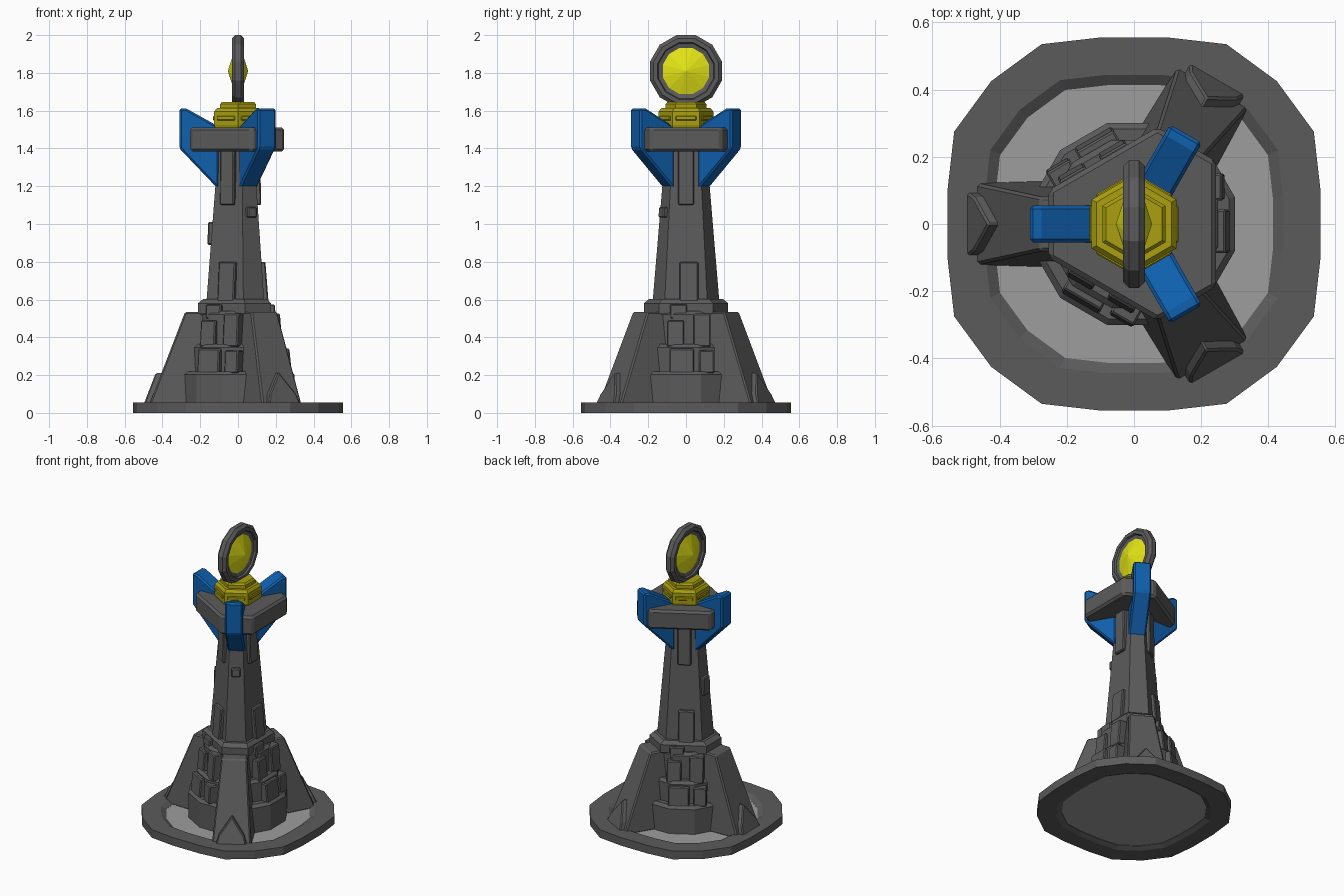
import bpy, bmesh, math
from mathutils import Vector

cube = bpy.data.objects.get("Cube")
if cube:
    bpy.data.objects.remove(cube, do_unlink=True)


def material(name, rgb):
    m = bpy.data.materials.new(name)
    m.use_nodes = True
    m.diffuse_color = (*rgb, 1)
    m.node_tree.nodes["Principled BSDF"].inputs["Base Color"].default_value = (*rgb, 1)
    return m


GREY = material("dark grey stone", (0.105, 0.105, 0.105))
PALE = material("pale grey floor", (0.34, 0.34, 0.34))
BLUE = material("blue fins", (0.005, 0.115, 0.42))
GOLD = material("old gold", (0.40, 0.35, 0.005))
LENS = material("bright yellow lens", (0.78, 0.78, 0.008))

RIBS = (60, 180, 300)     # directions of legs and fins
FACES = (0, 120, 240)     # directions of the wide tower faces


def loft(name, loops, mat, bevel=0.0, closed=False):
    """Skin equal loops of points; cap the ends, or join last to first."""
    bm = bmesh.new()
    rings = [[bm.verts.new(p) for p in loop] for loop in loops]
    n = len(rings[0])
    pairs = list(zip(rings, rings[1:])) + ([(rings[-1], rings[0])] if closed else [])
    for a, b in pairs:
        for i in range(n):
            j = (i + 1) % n
            bm.faces.new((a[i], a[j], b[j], b[i]))
    if not closed:
        bm.faces.new(rings[0])
        bm.faces.new(rings[-1])
    bmesh.ops.recalc_face_normals(bm, faces=bm.faces)
    mesh = bpy.data.meshes.new(name)
    bm.to_mesh(mesh)
    bm.free()
    ob = bpy.data.objects.new(name, mesh)
    bpy.context.collection.objects.link(ob)
    mesh.materials.append(mat)
    if bevel:
        mod = ob.modifiers.new("edge bevel", "BEVEL")
        mod.width = bevel
        mod.segments = 1
        mod.angle_limit = math.radians(35)
    return ob


def polar(angle, r, t, z):
    """Point at radius r along a direction, shifted sideways by t."""
    a = math.radians(angle)
    return Vector((r * math.cos(a) - t * math.sin(a), r * math.sin(a) + t * math.cos(a), z))


def ngon(n, apothem, z):
    r = apothem / math.cos(math.pi / n)
    return [polar(360 * (i + 0.5) / n, r, 0, z) for i in range(n)]


def rib_hex(r, half, z, cx=0.0):
    """Six-sided section with narrow sides on the rib directions."""
    return [polar(a, r, s * half, z) + Vector((cx, 0, 0)) for a in RIBS for s in (-1, 1)]


def slab(name, angle, pts, mat=GREY, shift=0.0, bevel=0.006):
    """Side profile of (radius, z, half width), thickened sideways."""
    return loft(name, [[polar(angle, r, shift + s * w, z) for r, z, w in pts] for s in (-1, 1)],
                mat, bevel)


def panel(name, angle, z0, z1, r0, r1, half, shift=0.0, depth=0.07):
    slab(name, angle, [(r0 - depth, z0, half), (r0, z0, half), (r1, z1, half), (r1 - depth, z1, half)],
         shift=shift)


# Base rim and recessed floor
QUARTER = [(0.555, 0.1), (0.535, 0.275), (0.425, 0.425), (0.275, 0.535), (0.1, 0.555)]


def base_loop(scale, z):
    out = []
    for k in range(4):
        for x, y in QUARTER:
            for _ in range(k):
                x, y = -y, x
            out.append((x * scale, y * scale, z))
    return out


loft("base_rim", [base_loop(s, z) for s, z in
                  ((1, 0), (1, 0.055), (0.8, 0.055), (0.745, 0.035), (0.745, 0.015), (0.8, 0))],
     GREY, closed=True)
loft("base_floor", [base_loop(0.75, 0.018), base_loop(0.75, 0.034)], PALE)

# Stepped drums at the tower foot
for name, r, z0, z1 in (("lower_drum", 0.3, 0.03, 0.22),
                        ("middle_drum", 0.25, 0.2, 0.365),
                        ("upper_drum", 0.205, 0.35, 0.54)):
    loft(name, [ngon(12, r, z0), ngon(12, r, z1 - 0.018), ngon(12, r - 0.018, z1)], GREY)

# Collar and tapering shaft
loft("collar", [rib_hex(0.2, 0.075, 0.515), rib_hex(0.212, 0.08, 0.53),
                rib_hex(0.212, 0.08, 0.58), rib_hex(0.185, 0.072, 0.602)], GREY)
loft("tower_shaft", [rib_hex(0.17, 0.065, 0.55), rib_hex(0.12, 0.043, 1.2),
                     rib_hex(0.11, 0.04, 1.45)], GREY)

# Buttress legs with gabled feet, and blue fins above
for a in RIBS:
    slab("buttress_leg", a, [(0.2, 0.03, 0.13), (0.475, 0.03, 0.122),
                             (0.28, 0.535, 0.08), (0.1, 0.535, 0.08)], bevel=0.008)
    gable = [(-0.1, 0.03, 0.505), (0.1, 0.03, 0.505), (0.08, 0.1, 0.478),
             (0, 0.215, 0.434), (-0.08, 0.1, 0.478)]
    loft("leg_foot", [[polar(a, r - d, t, z) for t, z, r in gable] for d in (0, 0.1)], GREY, 0.006)
    slab("blue_fin", a, [(r, z, 0.055) for r, z in
                         ((0.1, 1.18), (0.31, 1.4), (0.31, 1.612), (0.275, 1.612), (0.1, 1.515))],
         BLUE, bevel=0.01)

# Raised panels on the wide faces
for a in FACES:
    panel("shaft_strip", a, 1.1, 1.4, 0.122, 0.118, 0.042)
    panel("shaft_base_panel", a, 0.57, 0.8, 0.163, 0.145, 0.05, 0.015)
    panel("upper_drum_panel_left", a, 0.35, 0.49, 0.235, 0.222, 0.045, -0.055)
    panel("upper_drum_panel_right", a, 0.35, 0.525, 0.235, 0.222, 0.045, 0.085)
    panel("middle_drum_panel", a, 0.21, 0.34, 0.285, 0.272, 0.065, -0.022)
    panel("middle_drum_block", a, 0.21, 0.33, 0.27, 0.262, 0.04, 0.11)
    panel("collar_block", a, 0.5, 0.575, 0.2, 0.195, 0.045, -0.04)

# Odd plates on the ribs
panel("rib_plate", 180, 0.89, 1.01, 0.162, 0.158, 0.035)
panel("rib_box", 300, 1.035, 1.09, 0.155, 0.152, 0.028)

# Head platform
loft("head_platform", [rib_hex(0.274, 0.101, 1.383, 0.02), rib_hex(0.274, 0.101, 1.512, 0.02)],
     GREY, 0.014)

# Gold lamp mount with side bars
loft("lamp_mount", [ngon(6, 0.115, 1.49), ngon(6, 0.126, 1.525), ngon(6, 0.126, 1.595),
                    ngon(6, 0.112, 1.613)], GOLD)
loft("lamp_mount_cap", [ngon(6, 0.094, 1.6), ngon(6, 0.094, 1.635), ngon(6, 0.084, 1.647)], GOLD)
for k in range(6):
    slab("mount_bar", 60 * k, [(0.11, 1.548, 0.055), (0.133, 1.548, 0.055),
                               (0.133, 1.572, 0.055), (0.11, 1.572, 0.055)], GOLD, bevel=0.004)


# Lamp ring and faceted lens, turned about the x axis
def upright(apothem, x):
    return [(x, p.x, 1.81 + p.y) for p in ngon(12, apothem, 0)]


half_ring = [(0.122, 0.014), (0.145, 0.02), (0.15, 0.032), (0.172, 0.032), (0.19, 0.015)]
ring = half_ring + [(r, -x) for r, x in reversed(half_ring)]
loft("lamp_ring", [upright(r, x) for r, x in ring], GREY, closed=True)
loft("lamp_lens", [upright(0.002, -0.053), upright(0.13, -0.012),
                   upright(0.13, 0.012), upright(0.002, 0.053)], LENS)
